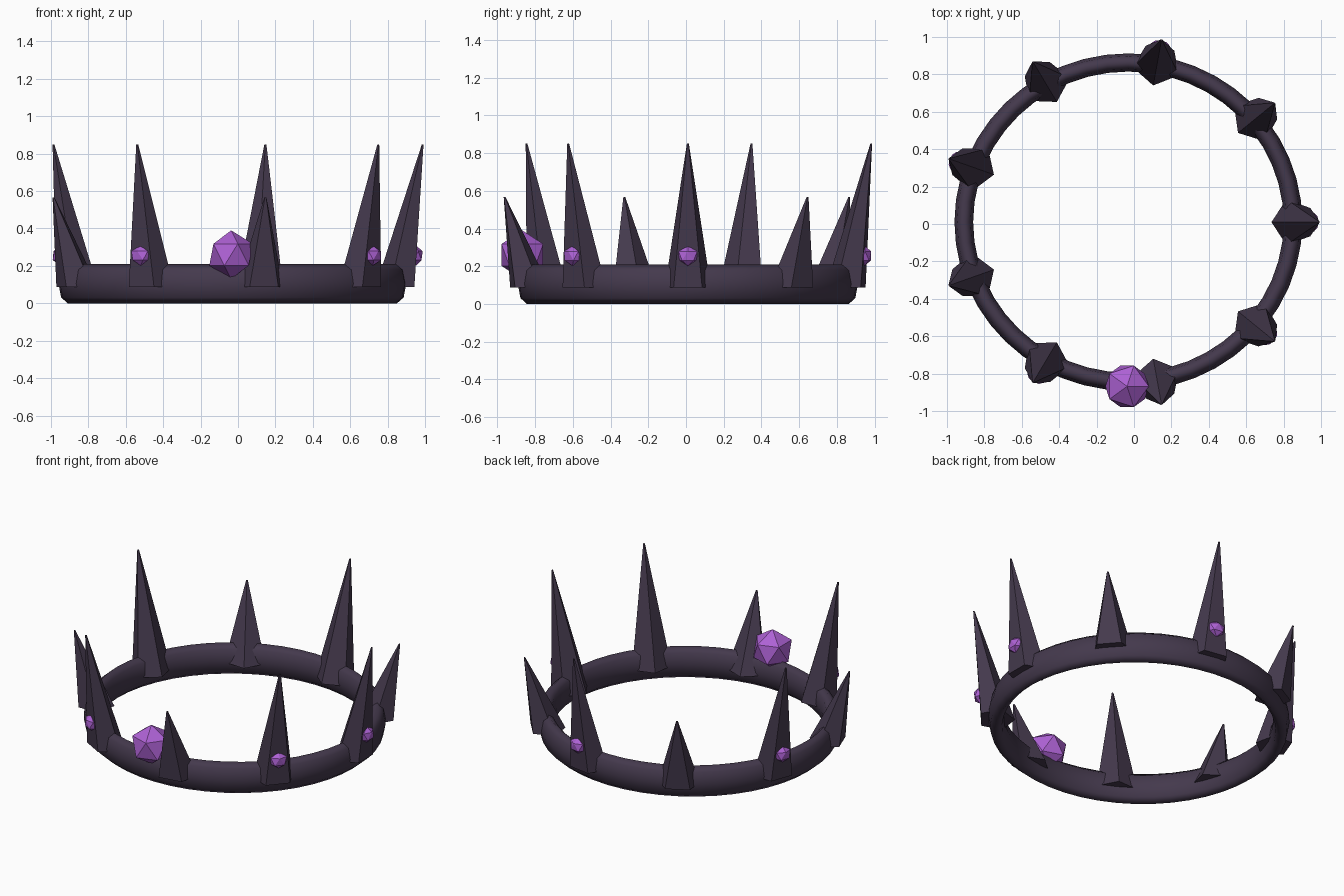
import bpy, bmesh, math
from mathutils import Vector, Matrix

if "Cube" in bpy.data.objects:
    bpy.data.objects.remove(bpy.data.objects["Cube"])

CX, CY, YS = -0.03, 0.01, 0.97   # crown centre and slight depth squash


def material(name, rgb):
    m = bpy.data.materials.new(name)
    m.diffuse_color = (*rgb, 1)
    m.use_nodes = True
    m.node_tree.nodes["Principled BSDF"].inputs["Base Color"].default_value = m.diffuse_color
    return m


DARK = material("dark_purple_metal", (0.058, 0.041, 0.074))
GEM = material("violet_gem", (0.42, 0.12, 0.66))


def place(angle, r, t, z):
    """Radial / tangential / height offsets to crown coordinates."""
    c, s = math.cos(angle), math.sin(angle)
    return Vector((CX + r * c - t * s, CY + (r * s + t * c) * YS, z))


def finish(bm, name, mat):
    bmesh.ops.recalc_face_normals(bm, faces=bm.faces[:])
    me = bpy.data.meshes.new(name)
    bm.to_mesh(me)
    bm.free()
    me.materials.append(mat)
    ob = bpy.data.objects.new(name, me)
    bpy.context.collection.objects.link(ob)
    return ob


# Band: eight-sided oval section swept around the crown
bm = bmesh.new()
N, M = 48, 8
rings = []
for i in range(N):
    a = math.tau * i / N
    rings.append([bm.verts.new(place(a, 0.88 + 0.05 * math.cos(math.tau * j / M), 0,
                                     0.105 + 0.105 * math.sin(math.tau * j / M)))
                  for j in range(M)])
for i in range(N):
    p, q = rings[i], rings[(i + 1) % N]
    for j in range(M):
        k = (j + 1) % M
        f = bm.faces.new((p[j], q[j], q[k], p[k]))
        f.smooth = True
finish(bm, "band", DARK)


# Spikes: outward-leaning five-sided cones, ridge facing inward
def spike(name, angle, tip_z):
    bm = bmesh.new()
    loops = []
    for r, z, size in ((0.88, 0.088, 0.115), (1.018, tip_z, 0.005)):
        loops.append([bm.verts.new(place(angle,
                                         r + size * math.cos(math.pi + math.tau * k / 5),
                                         1.15 * size * math.sin(math.pi + math.tau * k / 5), z))
                      for k in range(5)])
    low, top = loops
    for k in range(5):
        n = (k + 1) % 5
        bm.faces.new((low[k], low[n], top[n], top[k]))
    bm.faces.new(low)
    bm.faces.new(top)
    finish(bm, name, DARK)


# Gems: plain icosahedra
def gem(name, angle, r, z, size):
    bm = bmesh.new()
    bmesh.ops.create_icosphere(bm, subdivisions=1, radius=1)
    for v in bm.verts:
        v.co = place(angle, r + v.co.x * size[0], v.co.y * size[1], z + v.co.z * size[2])
    finish(bm, name, GEM)


for i in range(9):
    angle = math.radians(40 * i)
    tall = i in (0, 2, 4, 6, 8)
    spike(("tall_spike_" if tall else "short_spike_") + str(i), angle, 0.85 if tall else 0.567)
    if tall:
        gem("small_gem_" + str(i), angle, 0.982, 0.255, (0.04, 0.06, 0.053))

# Large front gem
bm = bmesh.new()
bmesh.ops.create_icosphere(bm, subdivisions=1, radius=0.13,
                           matrix=Matrix.Translation((-0.037, -0.868, 0.26)))
finish(bm, "large_gem", GEM)
